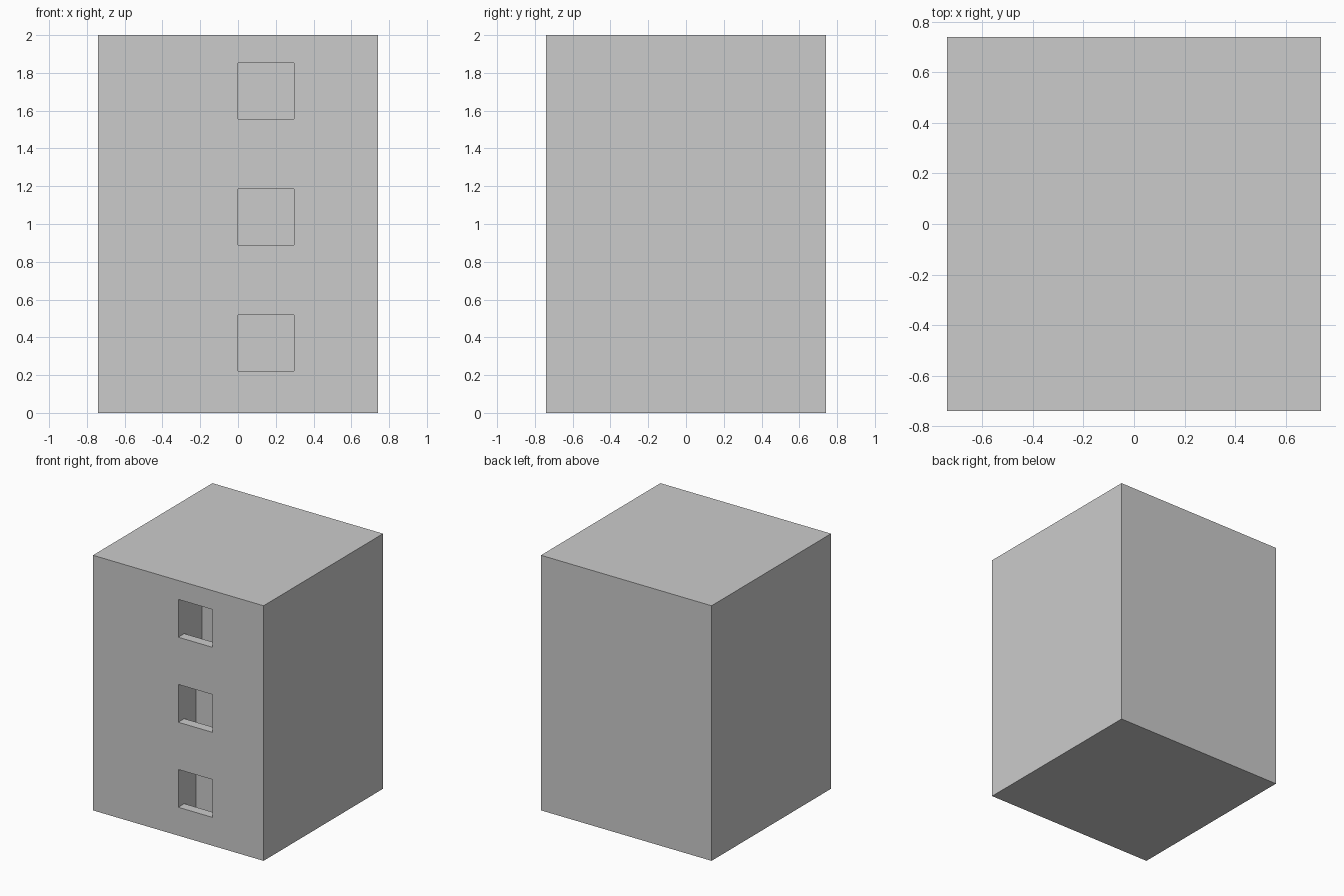
import bpy, bmesh
from mathutils import Vector

if "Cube" in bpy.data.objects:
    bpy.data.objects.remove(bpy.data.objects["Cube"])

U = 0.148           # base unit: block is 10 x 10 x 13.5 units
W = 10 * U
H = 2.0


def prism(name, profile, x0, x1):
    """Extrude a closed (y, z) profile from x0 to x1."""
    bm = bmesh.new()
    face = bm.faces.new([bm.verts.new((x0, y, z)) for y, z in profile])
    ext = bmesh.ops.extrude_face_region(bm, geom=[face])
    moved = [g for g in ext["geom"] if isinstance(g, bmesh.types.BMVert)]
    bmesh.ops.translate(bm, verts=moved, vec=Vector((x1 - x0, 0, 0)))
    bmesh.ops.recalc_face_normals(bm, faces=bm.faces)
    mesh = bpy.data.meshes.new(name)
    bm.to_mesh(mesh)
    bm.free()
    obj = bpy.data.objects.new(name, mesh)
    bpy.context.collection.objects.link(obj)
    return obj


# Solid block
front = -W / 2
block = prism("block", [(front, 0), (-front, 0), (-front, H), (front, H)], front, -front)

# Three front windows opening into a narrow shaft, deeper at the top
shaft = [(1.5, 0.5), (1.5, 9), (2, 9), (2, 12.5)]
windows = [(10.5, 12.5), (6, 8), (1.5, 3.5)]
for low, high in windows:
    if high != 12.5:
        shaft.append((0.5, high))
    shaft += [(-0.5, high), (-0.5, low), (0.5, low)]
shaft.append((0.5, 0.5))
zs = H / 13.5
cutter = prism("shaft_cutter", [(front + y * U, z * zs) for y, z in shaft], 0, 2 * U)

cut = block.modifiers.new("window_shaft", "BOOLEAN")
cut.operation = "DIFFERENCE"
cut.solver = "EXACT"
cut.object = cutter

# Apply the cut and discard the helper
bpy.context.view_layer.objects.active = block
block.select_set(True)
bpy.ops.object.modifier_apply(modifier=cut.name)
bpy.data.objects.remove(cutter)
